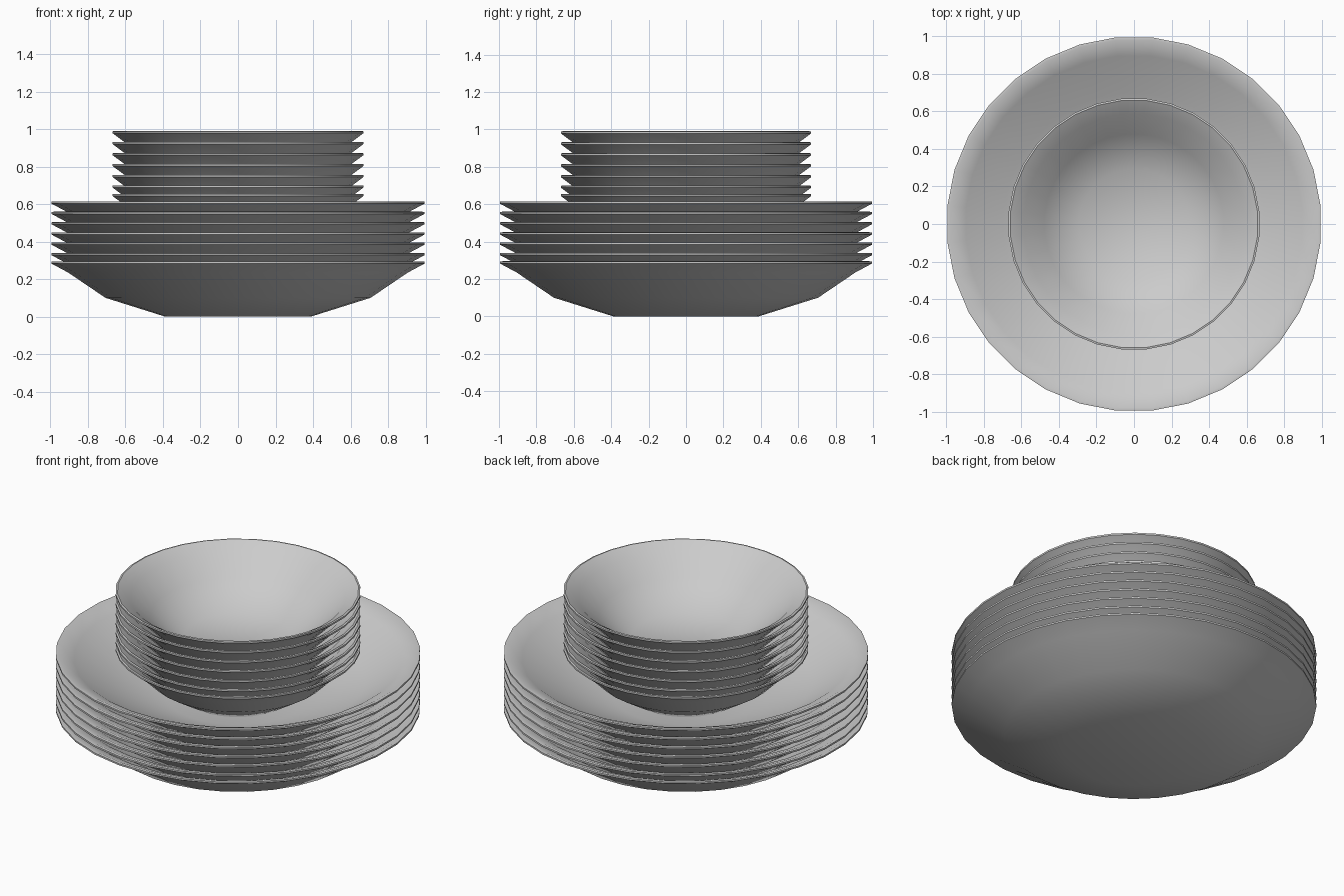
import bpy, bmesh, math

if "Cube" in bpy.data.objects:
    bpy.data.objects.remove(bpy.data.objects["Cube"])

SIDES = 32


def lathe(name, profile, z):
    """Spin an (r, z) profile whose first and last rings are closed with flat caps."""
    bm = bmesh.new()
    rings = []
    for r, h in profile:
        ring = []
        for i in range(SIDES):
            a = 2 * math.pi * (i + 0.5) / SIDES
            ring.append(bm.verts.new((r * math.cos(a), r * math.sin(a), h)))
        rings.append(ring)
    for lo, hi in zip(rings, rings[1:]):
        for i in range(SIDES):
            j = (i + 1) % SIDES
            bm.faces.new((lo[i], lo[j], hi[j], hi[i]))
    bm.faces.new(list(reversed(rings[0])))
    bm.faces.new(rings[-1])
    bmesh.ops.recalc_face_normals(bm, faces=bm.faces)
    mesh = bpy.data.meshes.new(name)
    bm.to_mesh(mesh)
    bm.free()
    obj = bpy.data.objects.new(name, mesh)
    obj.location.z = z
    bpy.context.collection.objects.link(obj)
    bpy.ops.object.select_all(action='DESELECT')
    obj.select_set(True)
    bpy.context.view_layer.objects.active = obj
    bpy.ops.object.shade_smooth_by_angle(angle=math.radians(40))
    return obj


# Profiles run from the outer foot, up to the rim, then down to the inner floor
plate = [(0.39, 0.0), (0.71, 0.10), (0.91, 0.235), (1.0, 0.283), (1.0, 0.293),
         (0.985, 0.295), (0.90, 0.258), (0.70, 0.13), (0.40, 0.04)]
bowl = [(0.29, 0.0), (0.49, 0.125), (0.60, 0.235), (0.672, 0.288), (0.672, 0.298),
        (0.662, 0.30), (0.59, 0.257), (0.48, 0.15), (0.295, 0.022)]

# Stack of large plates
for k, rim in enumerate([0.295, 0.34, 0.396, 0.45, 0.505, 0.56, 0.615]):
    lathe(f"plate_{k + 1}", plate, rim - 0.295)

# Stack of bowls standing on the top plate
for k, rim in enumerate([0.655, 0.70, 0.756, 0.815, 0.873, 0.932, 0.99]):
    lathe(f"bowl_{k + 1}", bowl, rim - 0.30)
